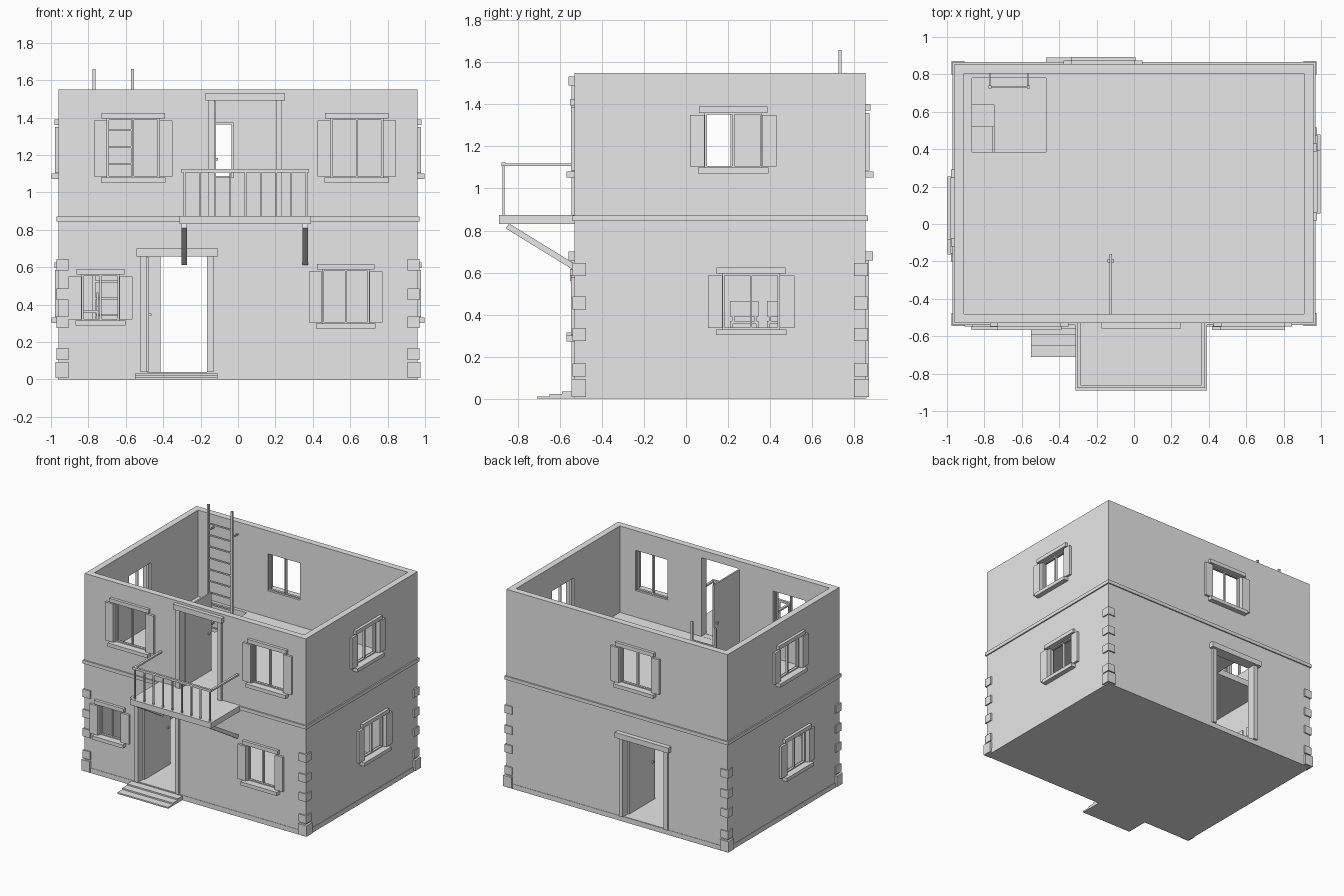
import bpy, bmesh
from math import atan2, hypot
from mathutils import Matrix, Vector

cube = bpy.data.objects.get("Cube")
if cube:
    bpy.data.objects.remove(cube)

grey = bpy.data.materials.new("plain_grey")
grey.use_nodes = True
grey.diffuse_color = (0.8, 0.8, 0.8, 1)
grey.node_tree.nodes["Principled BSDF"].inputs["Base Color"].default_value = (0.8, 0.8, 0.8, 1)

# Outer faces of the walls
X, FRONT, BACK, TOP, WALL = 0.96, -0.53, 0.855, 1.55, 0.05
FLOOR, CEILING, UPPER = 0.04, 0.825, 0.872


def build(name, boxes):
    """Make one object from boxes given as (x0, x1, y0, y1, z0, z1)."""
    bm = bmesh.new()
    for x0, x1, y0, y1, z0, z1 in boxes:
        size = Matrix.Diagonal((abs(x1 - x0), abs(y1 - y0), abs(z1 - z0), 1))
        centre = Matrix.Translation(((x0 + x1) / 2, (y0 + y1) / 2, (z0 + z1) / 2))
        bmesh.ops.create_cube(bm, size=1, matrix=centre @ size)
    mesh = bpy.data.meshes.new(name)
    bm.to_mesh(mesh)
    bm.free()
    mesh.materials.append(grey)
    obj = bpy.data.objects.new(name, mesh)
    bpy.context.collection.objects.link(obj)
    return obj


def on_wall(side, a0, a1, d0, d1, z0, z1):
    """Box on a wall: a runs along the wall, d outward from its face."""
    if side == "front":
        return (a0, a1, FRONT - d0, FRONT - d1, z0, z1)
    if side == "back":
        return (a0, a1, BACK + d0, BACK + d1, z0, z1)
    s = 1 if side == "right" else -1
    return (s * (X + d0), s * (X + d1), a0, a1, z0, z1)


def cut(target, boxes):
    cutter = build("cutter", boxes)
    cutter.hide_render = True
    mod = target.modifiers.new("cut", 'BOOLEAN')
    mod.operation, mod.solver, mod.object = 'DIFFERENCE', 'EXACT', cutter
    bpy.context.view_layer.objects.active = target
    bpy.ops.object.modifier_apply(modifier=mod.name)
    bpy.data.objects.remove(cutter)


# side, centre, half opening, bottom, top
windows = {
    "front_upper_a": ("front", -0.56, 0.14, 1.08, 1.395),
    "front_upper_b": ("front", 0.635, 0.14, 1.08, 1.395),
    "front_lower_a": ("front", -0.735, 0.10, 0.315, 0.56),
    "front_lower_b": ("front", 0.576, 0.125, 0.30, 0.587),
    "side_upper_a": ("right", 0.225, 0.135, 1.10, 1.36),
    "side_lower_a": ("right", 0.31, 0.135, 0.33, 0.595),
    "side_upper_b": ("left", 0.085, 0.135, 1.10, 1.36),
    "side_lower_b": ("left", 0.005, 0.135, 0.33, 0.595),
    "back_upper": ("back", -0.165, 0.14, 1.08, 1.37),
}
# side, opening start, end, bottom, top, hinge position, leaf direction, head overhang
doors = {
    "front_door": ("front", -0.487, -0.165, FLOOR, 0.658, -0.487, 1, 0.057),
    "balcony_door": ("front", -0.125, 0.203, UPPER, 1.49, -0.13, 1, 0.048),
    "back_door": ("back", -0.415, -0.06, FLOOR, 0.658, -0.06, -1, 0.055),
}

# Walls with floors, rooms, openings and ladder well
shell = build("house_walls", [(-X, X, FRONT, BACK, 0, TOP)])
inside = (-X + WALL, X - WALL, FRONT + WALL, BACK - WALL)
cut(shell, [(*inside, FLOOR, CEILING), (*inside, UPPER, TOP + 0.1)])
holes = [(-0.865, -0.47, 0.385, 0.78, CEILING - 0.03, UPPER + 0.03)]
for side, c, h, z0, z1 in windows.values():
    holes.append(on_wall(side, c - h, c + h, -0.08, 0.03, z0, z1))
for side, a0, a1, z0, z1, *rest in doors.values():
    holes.append(on_wall(side, a0, a1, -0.08, 0.03, z0 + 0.001, z1))
cut(shell, holes)

# Windows: lintel, sill, shutters and thin frame
for name, (side, c, h, z0, z1) in windows.items():
    build(name + "_sill", [on_wall(side, c - h - 0.033, c + h + 0.033, 0, 0.038, z0 - 0.028, z0)])
    build(name + "_lintel", [on_wall(side, c - h - 0.029, c + h + 0.029, 0, 0.022, z1, z1 + 0.03)])
    build(name + "_shutters", [
        on_wall(side, c + s * (h + 0.001), c + s * (h + 0.071), 0, 0.018, z0 + 0.005, z1 - 0.01)
        for s in (-1, 1)])
    bars = [on_wall(side, c + k * h - 0.005, c + k * h + 0.005, -0.035, -0.015, z0, z1)
            for k in (-0.97, 0, 0.97)]
    bars += [on_wall(side, c - h, c + h, -0.034, -0.016, z, z + 0.008) for z in (z0, z1 - 0.008)]
    build(name + "_frame", bars)

# Doors: posts, head, leaf swung inward, handles
for name, (side, a0, a1, z0, z1, hinge, turn, over) in doors.items():
    build(name + "_posts", [on_wall(side, a0 - 0.033, a0, -0.01, 0.016, z0, z1),
                            on_wall(side, a1, a1 + 0.033, -0.01, 0.016, z0, z1)])
    build(name + "_head", [on_wall(side, a0 - over, a1 + over, 0, 0.036 if side == "back" else 0.03,
                                   z1, z1 + 0.042)])
    build(name + "_leaf", [on_wall(side, hinge, hinge + turn * 0.012, -WALL, -0.37,
                                   z0 + 0.003, z1 - 0.005)])
    knob_z = z0 + 0.305
    build(name + "_handle", [on_wall(side, hinge - turn * 0.012, hinge + turn * 0.024,
                                     -0.325, -0.342, knob_z - 0.007, knob_z + 0.007)])

# Storey band and plinth
e = 0.01
band = build("storey_band", [
    (-X - e, X + e, FRONT - e, FRONT, 0.845, UPPER),
    (-X - e, X + e, BACK, BACK + e, 0.845, UPPER),
    (-X - e, -X, FRONT, BACK, 0.845, UPPER),
    (X, X + e, FRONT, BACK, 0.845, UPPER)])
e = 0.003
build("plinth", [(-X - e, X + e, FRONT - e, BACK + e, 0, FLOOR - 0.002)])

# Corner stones
stones = []
for sx in (-1, 1):
    for y, sy in ((FRONT, -1), (BACK, 1)):
        stones.append((sx * 0.905, sx * 0.977, y - sy * 0.055, y + sy * 0.016, 0.008, 0.093))
        for z in (0.105, 0.275, 0.425, 0.583):
            stones.append((sx * 0.905, sx * 0.97, y - sy * 0.055, y + sy * 0.01, z, z + 0.062))
build("corner_stones", stones)

# Front steps
build("front_steps", [(-0.55, -0.11, FRONT - 0.06 * (3 - i), FRONT, 0.011 * i, 0.011 * (i + 1))
                      for i in range(3)])

# Balcony slab, railing and balusters
build("balcony_slab", [(-0.312, 0.39, -0.89, FRONT, 0.83, 0.875)])
build("balcony_rail", [(-0.304, 0.379, -0.877, -0.86, 1.107, 1.124),
                       (-0.304, -0.287, -0.86, FRONT, 1.107, 1.12),
                       (0.362, 0.379, -0.86, FRONT, 1.107, 1.12)])
build("balusters", [(x - 0.005, x + 0.005, -0.874, -0.864, 0.875, 1.11)
                    for x in (-0.286 + 0.0815 * i for i in range(9))])

# Slanted balcony braces
low, high = Vector((0, FRONT, 0.625)), Vector((0, -0.85, 0.822))
run = high - low
for i, x in enumerate((-0.287, 0.36)):
    half = run.length / 2
    brace = build("balcony_brace_" + "ab"[i], [(-0.014, 0.014, -half, half, -0.014, 0.014)])
    brace.location = (low + high) / 2 + Vector((x, 0, 0))
    brace.rotation_euler.x = -atan2(run.z, hypot(run.y, 0))

# Ladder
build("ladder_rails", [(x - 0.008, x + 0.008, 0.725, 0.74, FLOOR, 1.66) for x in (-0.77, -0.565)])
build("ladder_rungs", [(-0.77, -0.565, 0.728, 0.738, z - 0.005, z + 0.005)
                       for z in (0.073 + 0.09 * i for i in range(17))])
build("ladder_ties", [(x - 0.004, x + 0.004, 0.735, BACK - WALL, z, z + 0.01)
                      for x in (-0.77, -0.565) for z in (0.7, 1.45)])

# Ground floor furniture
for i, y in enumerate((0.21, 0.385)):
    legs = [(x, x + 0.012, y + d, y + d + 0.012, FLOOR, 0.37) for x in (-0.88, -0.757) for d in (0, 0.123)]
    build("chair_" + "ab"[i], legs + [(-0.88, -0.745, y, y + 0.135, 0.355, 0.37),
                                      (-0.757, -0.745, y, y + 0.135, 0.39, 0.465),
                                      (-0.757, -0.745, y + 0.01, y + 0.02, 0.37, 0.39),
                                      (-0.757, -0.745, y + 0.115, y + 0.125, 0.37, 0.39)])
build("cabinet", [(-0.905, -0.745, 0.522, 0.64, FLOOR, 0.3)])
